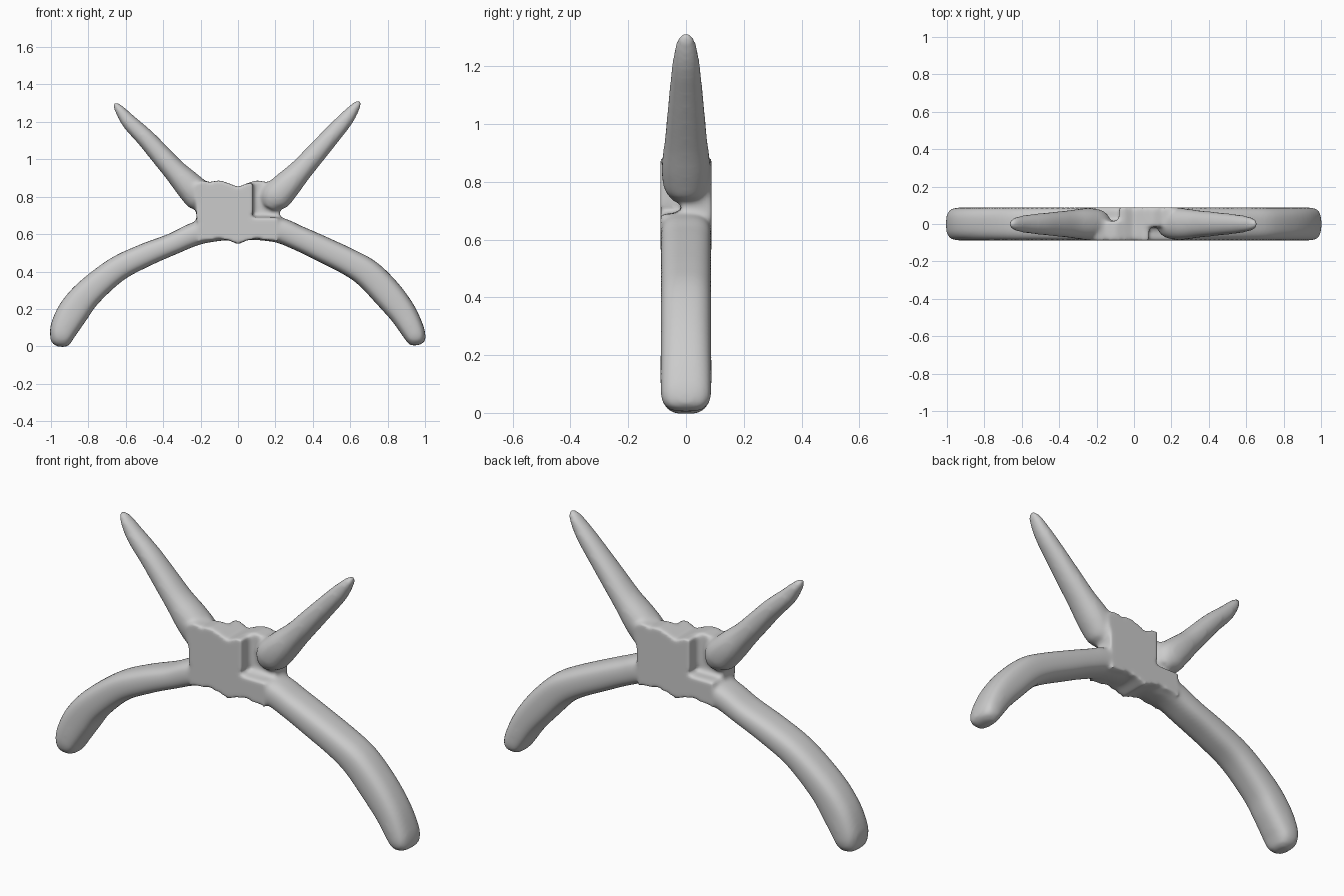
import bpy, bmesh, math
from mathutils import Vector

if "Cube" in bpy.data.objects:
    bpy.data.objects.remove(bpy.data.objects["Cube"])

bm = bmesh.new()


def spline(pts, steps=5):
    """Catmull-Rom through (x, z, half width, half depth) stations."""
    p = [Vector(q) for q in pts]
    p = [2 * p[0] - p[1]] + p + [2 * p[-1] - p[-2]]
    out = []
    for i in range(1, len(p) - 2):
        a, b, c, d = p[i - 1:i + 3]
        for s in range(steps):
            t = s / steps
            out.append(0.5 * (2 * b + (c - a) * t + (2 * a - 5 * b + 4 * c - d) * t * t
                              + (3 * b - a - 3 * c + d) * t ** 3))
    return out + [p[-2]]


def limb(pts, power, n=28):
    """Tapered tube along a path in the xz plane with superellipse sections."""
    path = spline(pts)
    rings = []
    for i, q in enumerate(path):
        a, b = path[max(i - 1, 0)], path[min(i + 1, len(path) - 1)]
        t = Vector((b[0] - a[0], b[1] - a[1])).normalized()
        ring = []
        for k in range(n):
            ang = 2 * math.pi * k / n
            c, s = math.cos(ang), math.sin(ang)
            u = math.copysign(abs(c) ** (2 / power), c) * max(q[2], 0.004)
            v = math.copysign(abs(s) ** (2 / power), s) * max(q[3], 0.004)
            ring.append(bm.verts.new((q[0] - t[1] * u, v, q[1] + t[0] * u)))
        rings.append(ring)
    for r0, r1 in zip(rings, rings[1:]):
        for k in range(n):
            bm.faces.new((r0[k], r0[(k + 1) % n], r1[(k + 1) % n], r1[k]))
    bm.faces.new(rings[0])
    bm.faces.new(rings[-1])


def slab(outline, y0, y1):
    """Outline in the xz plane extruded from y0 to y1."""
    lo = [bm.verts.new((x, y0, z)) for x, z in outline]
    hi = [bm.verts.new((x, y1, z)) for x, z in outline]
    bm.faces.new(lo)
    bm.faces.new(hi)
    for i in range(len(lo)):
        j = (i + 1) % len(lo)
        bm.faces.new((lo[i], lo[j], hi[j], hi[i]))


D = 0.088
# Long curved lower limbs, slightly different on each side
limb([(0, .635, .06, D), (.2, .625, .068, D), (.32, .58, .066, D), (.45, .52, .069, D),
      (.6, .447, .072, D), (.7, .383, .078, D), (.8, .28, .08, D), (.88, .18, .073, D),
      (.932, .09, .063, D), (.95, .045, .054, .084), (.955, .018, .042, .065),
      (.957, .006, .018, .035)], 2.8)
limb([(0, .635, .06, D), (-.2, .61, .063, D), (-.35, .547, .058, D), (-.5, .486, .063, D),
      (-.65, .41, .068, D), (-.8, .285, .077, D), (-.88, .185, .083, D),
      (-.928, .1, .075, D), (-.943, .05, .063, .084), (-.948, .014, .048, .065),
      (-.95, -.002, .02, .035)], 2.8)

# Tapered upper spikes
horn = [(.165, .74, .04, .05), (.195, .79, .08, .078), (.255, .855, .077, .084),
        (.335, .94, .062, .074), (.41, 1.025, .056, .066), (.485, 1.11, .05, .058),
        (.575, 1.212, .041, .047), (.632, 1.285, .024, .032), (.655, 1.312, .008, .012)]
limb(horn, 2.2)
limb([(-x * 1.012, z - .012 * (z > 1.2), w, d) for x, z, w, d in horn], 2.2)

# Central hub: full-depth base, then two offset plates leaving a hollow on each face
slab([(-.21, .56), (-.1, .575), (-.05, .568), (0, .545), (.05, .568), (.1, .575), (.21, .56),
      (.215, .69), (-.215, .69)], -D, D)
plate = [(-.215, .6), (.05, .6), (.08, .72), (.08, .872), (.05, .872), (0, .852), (-.05, .872),
         (-.1, .888), (-.15, .878), (-.2, .888), (-.24, .85), (-.225, .74)]
slab(plate, -D, .015)
slab([(-x, z) for x, z in plate], -.015, D)

bmesh.ops.recalc_face_normals(bm, faces=bm.faces)
mesh = bpy.data.meshes.new("branched_body")
bm.to_mesh(mesh)
bm.free()
obj = bpy.data.objects.new("branched_body", mesh)
bpy.context.collection.objects.link(obj)

# Fuse all parts into one soft skin
fuse = obj.modifiers.new("fuse", 'REMESH')
fuse.mode = 'VOXEL'
fuse.voxel_size = 0.011
fuse.use_smooth_shade = True
soft = obj.modifiers.new("soften", 'SMOOTH')
soft.factor = 0.5
soft.iterations = 8
